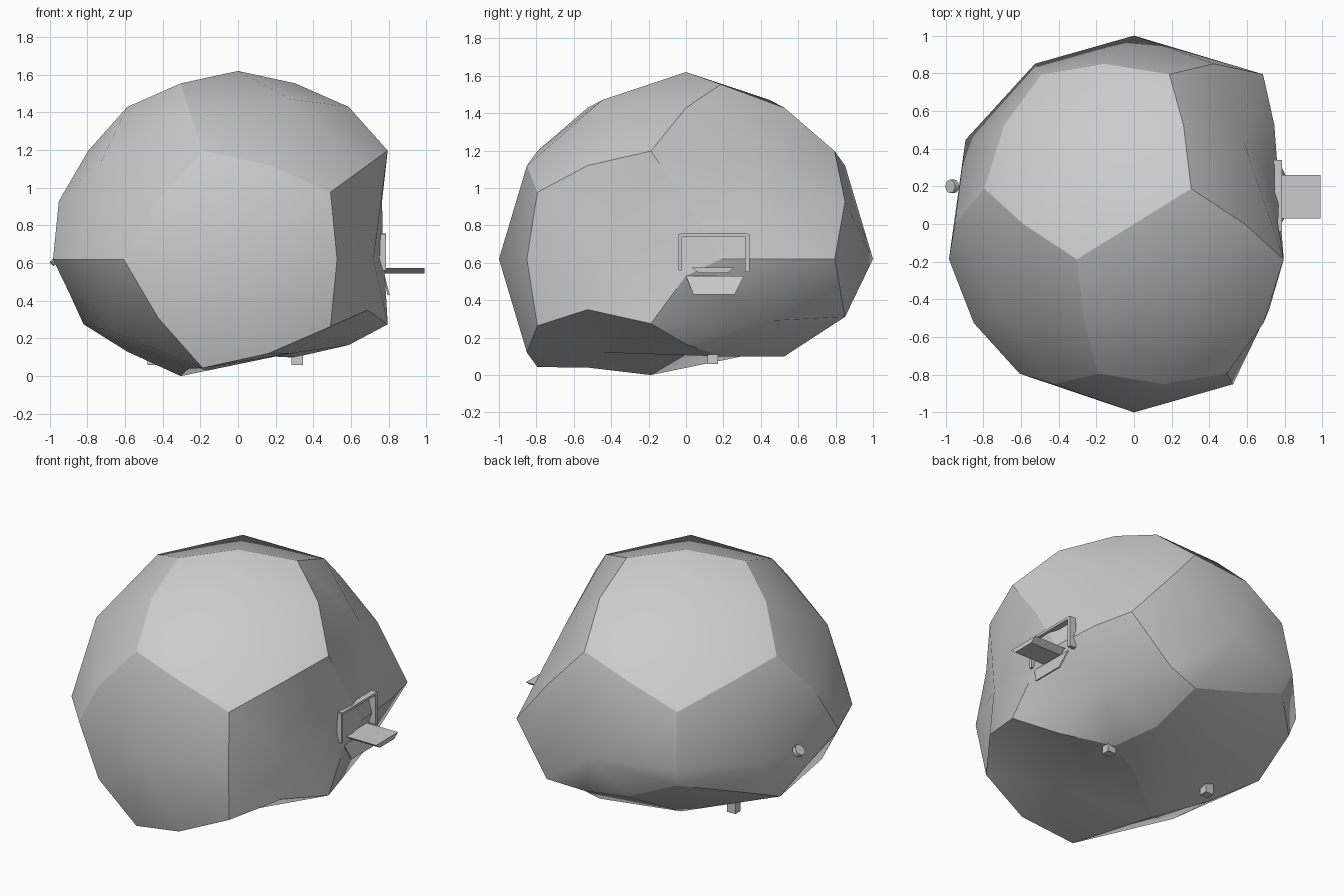
import bpy, bmesh, math
from mathutils import Vector, Matrix
from itertools import product

if "Cube" in bpy.data.objects:
    bpy.data.objects.remove(bpy.data.objects["Cube"])

ZC = 0.62                      # height of the shell centre
PHI = (1 + 5 ** 0.5) / 2
ROT = Matrix.Rotation(math.atan(1 / PHI), 3, 'Z')


def cyc(a, b, c):
    # the three cyclic shifts of a triple
    return [(a, b, c), (c, a, b), (b, c, a)]


def unit_set(pts):
    out = []
    for p in pts:
        v = (ROT @ Vector(p)).normalized()
        if all((v - o).length > 1e-3 for o in out):
            out.append(v)
    return out


signs = list(product((-1, 1), repeat=2))
centres = unit_set(q for s, t in signs for q in cyc(0, s, t * PHI))
corners = unit_set([q for s, t in signs for q in cyc(0, s * PHI, t / PHI)]
                   + list(product((-1, 1), repeat=3)))

# points pushed in on the underside (matched in plan to the lower half)
UNDER = [(-.304, -.188, -.62), (.304, .188, -.52), (0, 0, -.51), (-.588, 0, -.49),
         (.588, 0, -.455), (.795, -.188, -.345), (-.82, .188, -.345),
         (.188, .795, -.345), (.688, -.526, -.27), (-.77, .526, -.20),
         (-.162, .851, -.27), (.263, .526, -.52), (-.263, -.526, -.58),
         (.276, -.447, -.50), (-.276, .447, -.49), (.62, .447, -.33),
         (-.68, -.447, -.38), (-.491, .795, -.13)]
# points pushed in on the right side (matched by y, z)
SIDE = [(.77, .188, 0), (.745, .526, 0), (.685, .795, 0), (.765, 0, .309),
        (.58, .447, .50), (.72, -.447, 0)]


def adjust(v):
    if v.z < -.33:
        for p in UNDER:
            if (Vector(p[:2]) - v.xy).length < .12:
                return Vector(p)
    if v.x > .5:
        for p in SIDE:
            if (Vector(p[1:]) - v.yz).length < .05:
                return Vector(p)
        if abs(v.y) < .05 and -.4 < v.z < -.2:
            return Vector((.78, 0, -.09))
    if v.x < -.9 and -.4 < v.z < -.2:
        return Vector((-.90, 0, -.17))
    return v


# shell: rounded twelve-panel body, each panel five quads around its centre
bm = bmesh.new()
cache = {}


def vert(v):
    key = tuple(round(c, 2) + 0.0 for c in v)
    if key not in cache:
        cache[key] = bm.verts.new(adjust(v) + Vector((0, 0, ZC)))
    return cache[key]


seams = set()
for c in centres:
    u = c.orthogonal().normalized()
    w = c.cross(u)
    ring = sorted((p for p in corners if p.dot(c) > .7),
                  key=lambda p: math.atan2(p.dot(w), p.dot(u)))
    for i, p in enumerate(ring):
        a = vert((ring[i - 1] + p).normalized())
        b = vert((p + ring[(i + 1) % 5]).normalized())
        k = vert(p)
        bm.faces.new((vert(c), a, k, b))
        seams |= {frozenset((a, k)), frozenset((k, b))}
bm.normal_update()
for f in bm.faces:
    f.smooth = True
for e in bm.edges:
    e.smooth = frozenset(e.verts) not in seams
me = bpy.data.meshes.new("shell")
bm.to_mesh(me)
bm.free()
bpy.context.collection.objects.link(bpy.data.objects.new("shell", me))


def prism(name, profile, axis, lo, hi):
    # extrude a closed 2D profile along x or z; other coordinates in order
    def place(p, t):
        return (t, p[0], p[1]) if axis == 'x' else (p[0], p[1], t)
    n = len(profile)
    verts = [place(p, lo) for p in profile] + [place(p, hi) for p in profile]
    faces = [tuple(range(n))[::-1], tuple(range(n, 2 * n))]
    faces += [(i, (i + 1) % n, n + (i + 1) % n, n + i) for i in range(n)]
    m = bpy.data.meshes.new(name)
    m.from_pydata(verts, [], faces)
    ob = bpy.data.objects.new(name, m)
    bpy.context.collection.objects.link(ob)
    return ob


def rect(a0, a1, b0, b1):
    return [(a0, b0), (a1, b0), (a1, b1), (a0, b1)]


# hatch frame on the right side
prism("hatch_frame_front", rect(-.04, -.022, .56, .755), 'x', .75, .785)
prism("hatch_frame_back", rect(.315, .34, .55, .755), 'x', .74, .785)
prism("hatch_frame_top", rect(-.03, .33, .742, .758), 'x', .745, .785)

# shelf below the hatch
prism("hatch_shelf", [(.03, .575), (.26, .575), (.22, .545), (.07, .545)], 'x', .76, .99)

# sloping apron under the shelf
apron = prism("hatch_apron", [(0, .53), (.04, .43), (.26, .43), (.31, .53)], 'x', .77, .78)
for v in apron.data.vertices:
    if v.co.z < .5:
        v.co.x += .025

# small feet
for name, x in (("left_foot", -.45), ("right_foot", .315)):
    prism(name, rect(x - .03, x + .03, .115, .17), 'z', .06, .17)

# small round knob on the left side
bpy.ops.mesh.primitive_cylinder_add(vertices=12, radius=.036, depth=.03,
                                    location=(-.965, .2, .62),
                                    rotation=(0, -math.pi / 4, 0))
bpy.context.object.name = "left_knob"
bpy.ops.object.shade_smooth_by_angle()
